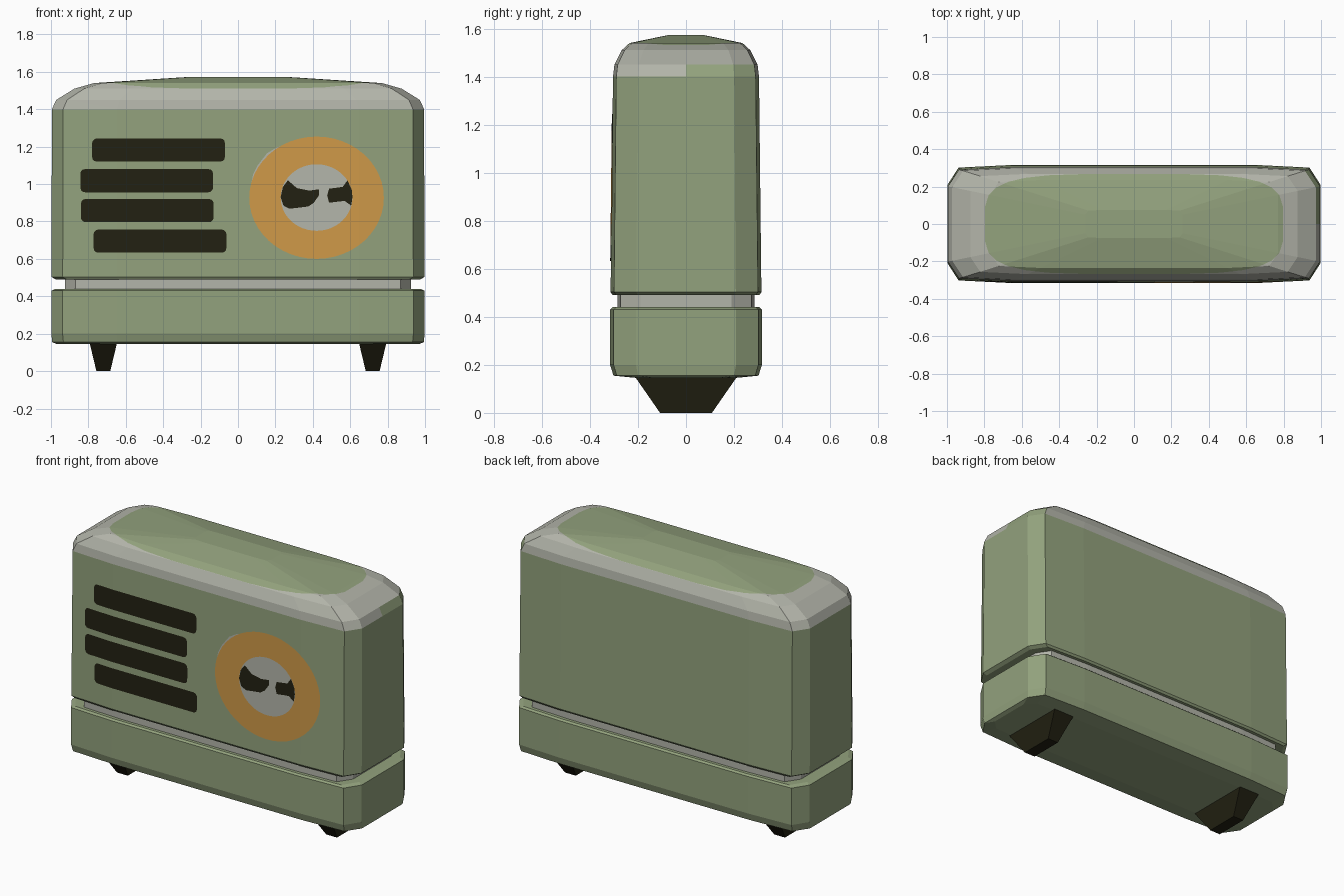
import bpy, bmesh, math
from mathutils import Vector

if "Cube" in bpy.data.objects:
    bpy.data.objects.remove(bpy.data.objects["Cube"])


def material(name, rgb):
    m = bpy.data.materials.new(name)
    m.diffuse_color = (*rgb, 1)
    m.use_nodes = True
    m.node_tree.nodes["Principled BSDF"].inputs["Base Color"].default_value = m.diffuse_color
    return m


GREEN = material("sage green", (0.29, 0.36, 0.205))
SILVER = material("warm silver", (0.45, 0.46, 0.40))
DARK = material("near black", (0.016, 0.015, 0.006))
ORANGE = material("amber orange", (0.62, 0.32, 0.065))

# Plan outline (unit size), 12 sides with softened corners
Q = [(1, 0.66), (0.94, 0.955), (0.65, 1)]
PLAN = (Q + [(-x, y) for x, y in reversed(Q)]
        + [(-x, -y) for x, y in Q] + [(x, -y) for x, y in reversed(Q)])


def finish(bm, name, mats):
    me = bpy.data.meshes.new(name)
    bm.to_mesh(me)
    bm.free()
    for m in mats:
        me.materials.append(m)
    ob = bpy.data.objects.new(name, me)
    bpy.context.collection.objects.link(ob)
    return ob


def loft(plan, sections, cx=0):
    """Stack scaled copies of a plan; sections are (z, half x, half y)."""
    bm = bmesh.new()
    rings = [[bm.verts.new((cx + x * sx, y * sy, z)) for x, y in plan]
             for z, sx, sy in sections]
    n = len(plan)
    for a, b in zip(rings, rings[1:]):
        for i in range(n):
            j = (i + 1) % n
            bm.faces.new((a[i], a[j], b[j], b[i]))
    bm.faces.new(rings[0][::-1])
    bm.faces.new(rings[-1])
    bmesh.ops.recalc_face_normals(bm, faces=bm.faces[:])
    return bm


def cut(bm, faces, co, no):
    geom = list({e for f in faces for e in f.edges}
                | {v for f in faces for v in f.verts}) + faces
    bmesh.ops.bisect_plane(bm, geom=geom, dist=1e-5, plane_co=co, plane_no=no)


# Lower body and recessed strip
finish(loft(PLAN, [(0.145, 0.97, 0.20), (0.155, 0.993, 0.302), (0.20, 0.998, 0.316),
                   (0.43, 0.998, 0.316), (0.44, 0.975, 0.305)]), "lower_body", [GREEN])
finish(loft(PLAN, [(0.43, 0.925, 0.286), (0.50, 0.925, 0.286)]), "recessed_strip", [SILVER])

# Upper body with domed top
bm = loft(PLAN, [(0.49, 0.975, 0.305), (0.503, 0.997, 0.314), (1.40, 0.995, 0.304),
                 (1.45, 0.972, 0.298), (1.51, 0.875, 0.268), (1.54, 0.77, 0.235),
                 (1.573, 0.26, 0.075)])
top = [f for f in bm.faces if f.calc_center_median().z > 1.41]
bmesh.ops.triangulate(bm, faces=top)
cut(bm, [f for f in bm.faces if f.calc_center_median().z > 1.41],
    (0, 0, 0), (0, 1, 0))


# Green top panel: cut a rounded outline into the silver shoulder
def superoval(t):
    c, s = math.cos(t), math.sin(t)
    return Vector((0.80 * math.copysign(abs(c) ** 0.5, c),
                   0.268 * math.copysign(abs(s) ** 0.5, s), 0))


N = 28
oval = [superoval(math.tau * (i + 0.5) / N) for i in range(N)]
planes = []
for a, b in zip(oval, oval[1:] + oval[:1]):
    d = b - a
    planes.append((a, Vector((d.y, -d.x, 0)).normalized()))
for co, no in planes:
    cut(bm, [f for f in bm.faces if f.calc_center_median().z > 1.455], co, no)
for f in bm.faces:
    c = f.calc_center_median()
    c.z, z = 0, c.z
    inside = all((c - co).dot(no) < 1e-4 for co, no in planes)
    rear_right = z < 1.45 and c.x > 0.9 and c.y > 0
    f.material_index = int(z > 1.40 and not inside and not rear_right)
finish(bm, "upper_body", [GREEN, SILVER])

# Tapered feet
SQUARE = [(1, 1), (-1, 1), (-1, -1), (1, -1)]
for side, x in (("left", -0.72), ("right", 0.72)):
    finish(loft(SQUARE, [(0, 0.037, 0.108), (0.15, 0.073, 0.212)], x), side + "_foot", [DARK])


# Thin painted details that follow the front surface
def front_y(x, z):
    y = 0.314 - 0.010 * (z - 0.503) / 0.897
    return -y * (1 - 0.045 * max(0, abs(x) / 0.996 - 0.65) / 0.29)


def plate(name, pts, mat, lift):
    bm = bmesh.new()
    bm.faces.new([bm.verts.new((x, 0, z)) for x, z in pts])
    for s in (-1, 1):
        cut(bm, bm.faces[:], (s * 0.6474, 0, 0), (1, 0, 0))
    bmesh.ops.triangulate(bm, faces=bm.faces[:])
    for v in bm.verts:
        v.co.y = front_y(v.co.x, v.co.z) - lift
    for f in bm.faces:
        f.normal_update()
        if f.normal.y > 0:
            f.normal_flip()
    finish(bm, name, [mat])


def ellipse(cx, cz, rx, rz, n=48):
    return [(cx + rx * math.cos(math.tau * i / n), cz + rz * math.sin(math.tau * i / n))
            for i in range(n)]


def rounded(x0, x1, z0, z1, r=0.025):
    pts = []
    for k, (x, z) in enumerate([(x1 - r, z1 - r), (x0 + r, z1 - r),
                                (x0 + r, z0 + r), (x1 - r, z0 + r)]):
        for i in range(4):
            t = math.pi / 2 * (k + i / 3)
            pts.append((x + r * math.cos(t), z + r * math.sin(t)))
    return pts


# Grille slots
for i, (x, z) in enumerate([(-0.425, 1.182), (-0.488, 1.018), (-0.485, 0.858), (-0.417, 0.695)]):
    plate(f"grille_slot_{i + 1}", rounded(x - 0.355, x + 0.355, z - 0.062, z + 0.062), DARK, 0.003)

# Dial: silver glint, orange ring, silver face, dark marks
plate("dial_glint", [(0.07, 1.0), (0.08, 1.05), (0.105, 1.10), (0.155, 1.165), (0.21, 1.198),
                     (0.27, 1.207), (0.35, 1.15), (0.2, 0.95)], SILVER, 0.0015)
plate("dial_ring", ellipse(0.42, 0.927, 0.36, 0.327), ORANGE, 0.003)
plate("dial_face", ellipse(0.42, 0.928, 0.192, 0.178), SILVER, 0.0045)
plate("dial_mark_left", [(0.267, 1.02), (0.315, 0.978), (0.38, 0.965), (0.433, 0.972),
                         (0.433, 0.94), (0.405, 0.90), (0.375, 0.88), (0.275, 0.868),
                         (0.243, 0.885), (0.228, 0.93), (0.24, 0.985)], DARK, 0.006)
plate("dial_mark_right", [(0.487, 0.975), (0.56, 0.985), (0.585, 1.02), (0.608, 0.97),
                          (0.612, 0.93), (0.605, 0.885), (0.57, 0.91), (0.525, 0.905),
                          (0.487, 0.90), (0.477, 0.94)], DARK, 0.006)
